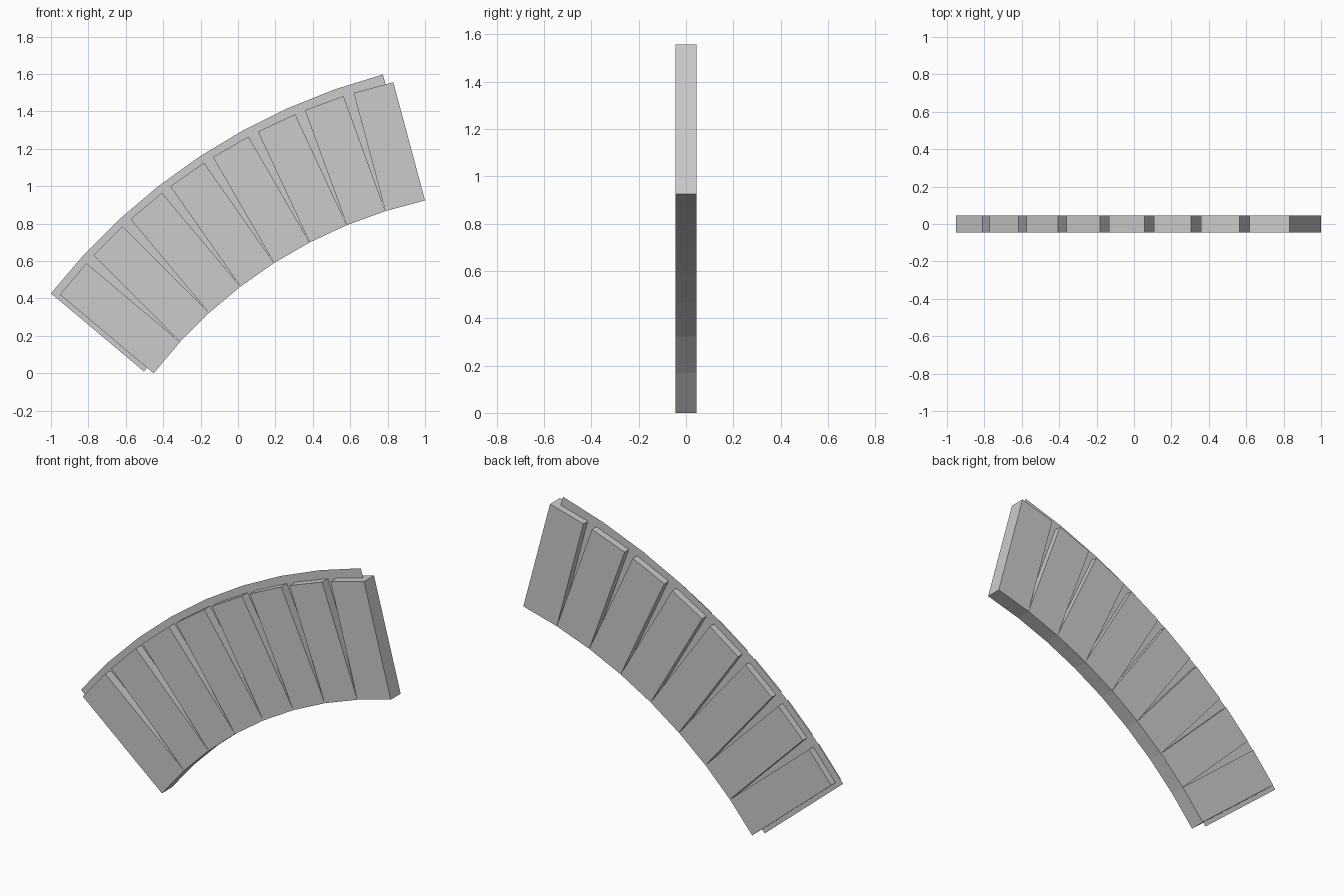
import bpy
from math import cos, sin, radians
from mathutils import Matrix

if "Cube" in bpy.data.objects:
    bpy.data.objects.remove(bpy.data.objects["Cube"])

R_IN, LENGTH, WIDTH, DEPTH = 2.512, 0.654, 0.2194, 0.09
CX, CZ = 1.544, -1.531


def make_object(name, verts, faces):
    mesh = bpy.data.meshes.new(name)
    mesh.from_pydata(verts, [], faces)
    mesh.update()
    obj = bpy.data.objects.new(name, mesh)
    bpy.context.collection.objects.link(obj)
    return obj


# Eight straight blocks fanned around a common centre, 5 degrees apart
for i in range(8):
    a = radians(140 - 5 * i)
    r = R_IN + LENGTH / 2
    bpy.ops.mesh.primitive_cube_add(size=1)
    block = bpy.context.object
    block.name = f"arch_block_{i + 1}"
    block.data.transform(
        Matrix.Translation((CX + r * cos(a), 0, CZ + r * sin(a)))
        @ Matrix.Rotation(-a, 4, 'Y')
        @ Matrix.Diagonal((LENGTH, DEPTH, WIDTH, 1)))

# Thin curved backing sheet running through the middle of the blocks
verts, faces = [], []
SEGMENTS = 8
for i in range(SEGMENTS + 1):
    t = i / SEGMENTS
    a = radians(141.9 - 37.0 * t)
    edge = radians(140 - 34 * t)
    x, z = 1.636 + 3.35 * cos(a), -1.640 + 3.35 * sin(a)
    verts += [(x, 0.006, z),
              (x - 0.649 * cos(edge), 0.006, z - 0.649 * sin(edge))]
    if i:
        k = 2 * i
        faces.append((k - 2, k - 1, k + 1, k))
make_object("backing_sheet", verts, faces)
